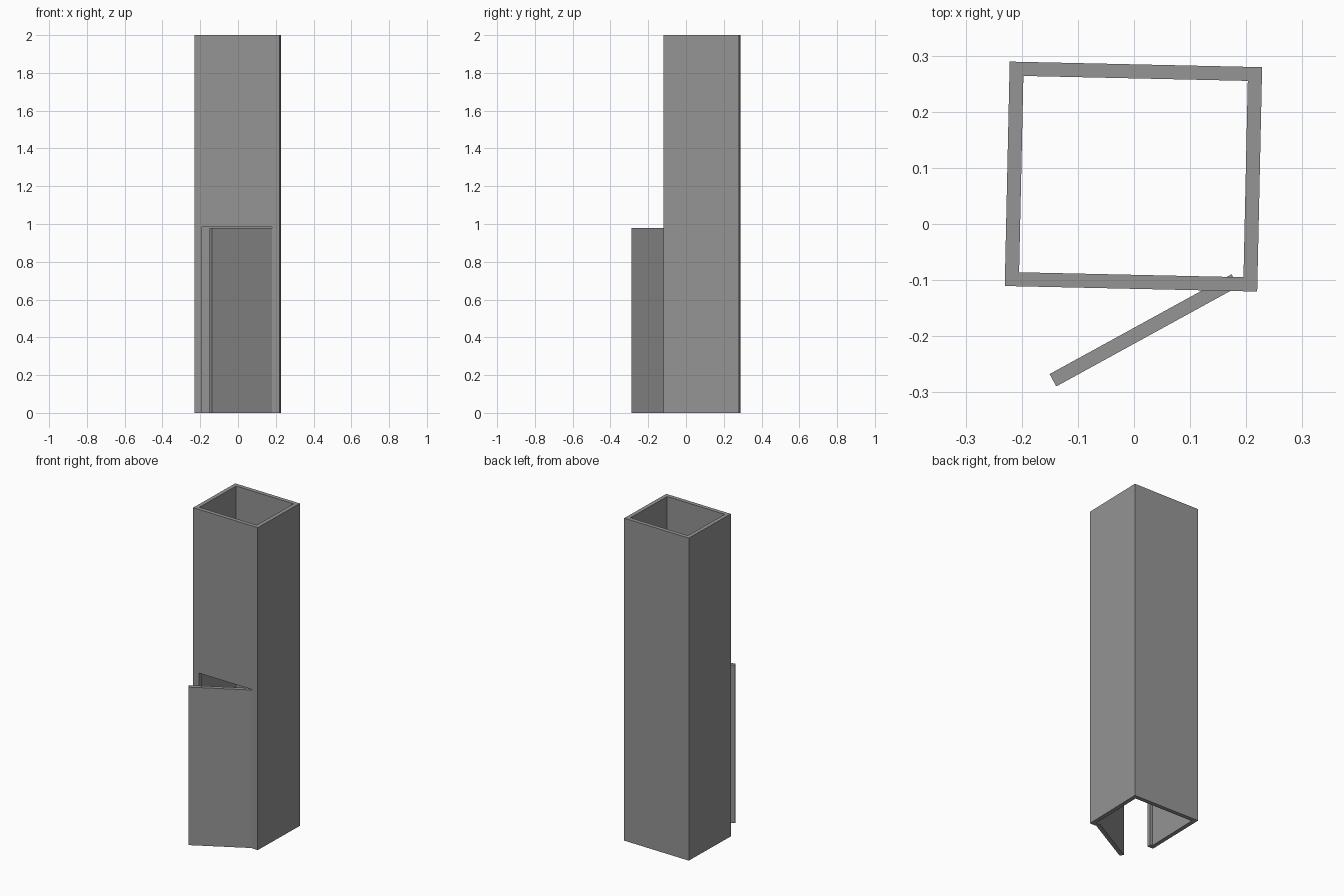
import bpy, math
from mathutils import Matrix, Vector

if "Cube" in bpy.data.objects:
    bpy.data.objects.remove(bpy.data.objects["Cube"])

grey = bpy.data.materials.new("mid grey")
grey.diffuse_color = (0.3, 0.3, 0.3, 1)
grey.use_nodes = True
grey.node_tree.nodes["Principled BSDF"].inputs["Base Color"].default_value = grey.diffuse_color

TURN = math.radians(-1.26)      # slight turn of the whole shaft
W, D, H, T = 0.45, 0.40, 2.0, 0.025
OPEN_W, OPEN_H = 0.37, 0.985
FRAME = Matrix.Translation((-0.001, 0.0845, 0)) @ Matrix.Rotation(TURN, 4, 'Z')


def box(name, x, y, z, matrix):
    """Box spanning the given (min, max) ranges, placed by a matrix."""
    bpy.ops.mesh.primitive_cube_add(size=1)
    ob = bpy.context.object
    ob.name = name
    size = [r[1] - r[0] for r in (x, y, z)]
    mid = Vector([(r[0] + r[1]) / 2 for r in (x, y, z)])
    ob.data.transform(matrix @ Matrix.Translation(mid) @ Matrix.Diagonal((*size, 1)))
    ob.data.materials.append(grey)
    return ob


def cut(target, cutter):
    """Subtract the cutter and remove it."""
    mod = target.modifiers.new("cut", 'BOOLEAN')
    mod.operation = 'DIFFERENCE'
    mod.solver = 'EXACT'
    mod.object = cutter
    bpy.context.view_layer.objects.active = target
    bpy.ops.object.modifier_apply(modifier=mod.name)
    bpy.data.objects.remove(cutter)


# Hollow shaft, open at top and bottom
shaft = box("shaft", (-W / 2, W / 2), (-D / 2, D / 2), (0, H), FRAME)
cut(shaft, box("hollow", (-W / 2 + T, W / 2 - T), (-D / 2 + T, D / 2 - T),
               (-0.1, H + 0.1), FRAME))

# Doorway in the front wall
cut(shaft, box("doorway", (-OPEN_W / 2, OPEN_W / 2), (-D / 2 - 0.05, -D / 2 + T + 0.05),
               (-0.1, OPEN_H), FRAME))

# Door swung open about the right side of the doorway
hinge = FRAME @ Matrix.Translation((OPEN_W / 2, -D / 2 + 0.019, 0)) @ Matrix.Rotation(math.radians(30), 4, 'Z')
box("door", (-OPEN_W, 0), (-T / 2, T / 2), (0, 0.98), hinge)
